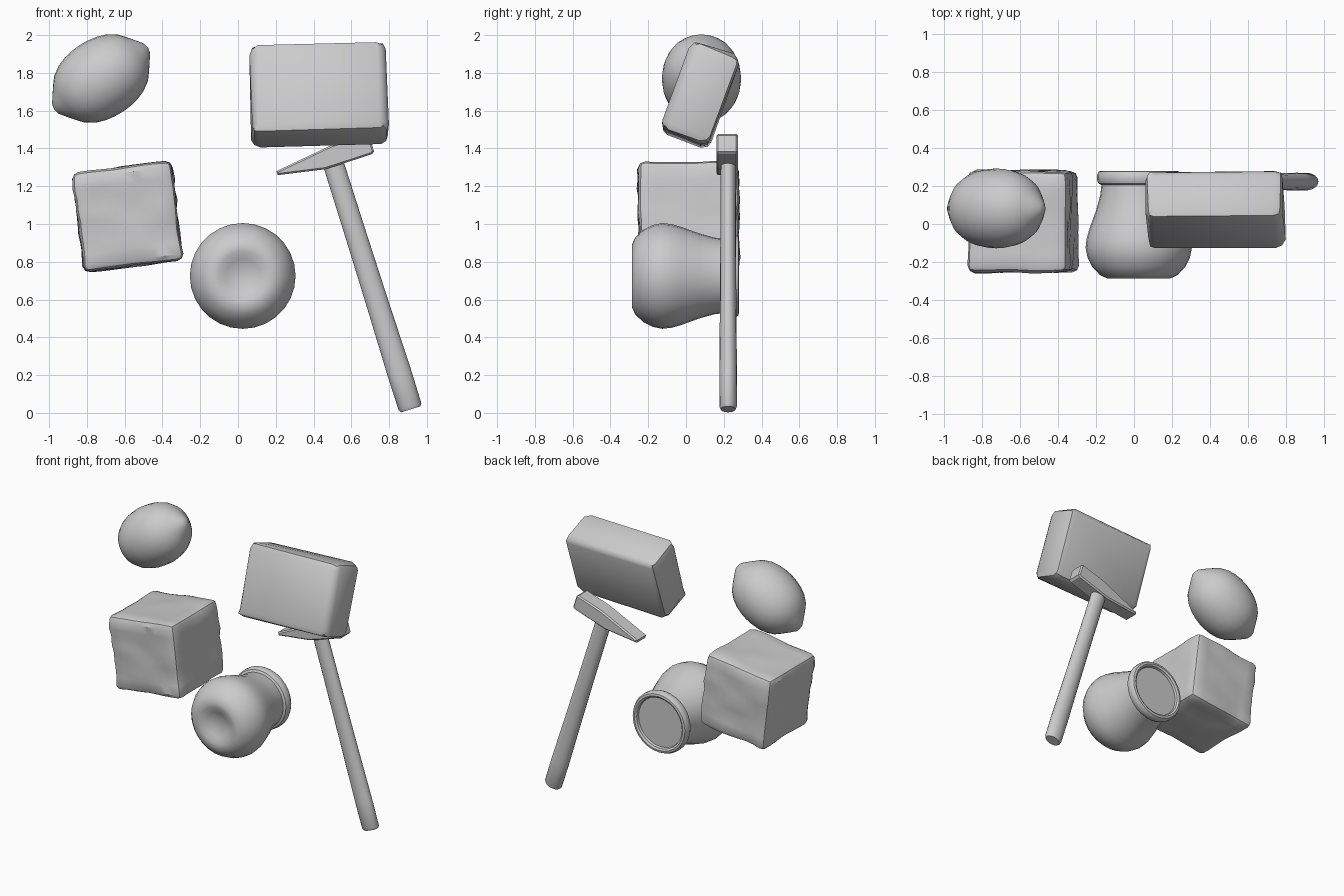
import bpy, bmesh, math, random
from mathutils import Matrix, Vector, noise

if "Cube" in bpy.data.objects:
    bpy.data.objects.remove(bpy.data.objects["Cube"])

random.seed(4)


def finish(name, bm, loc, rx=0, ry=0, smooth=35):
    """Turn a bmesh into a placed, shaded object (angles in degrees)."""
    bmesh.ops.remove_doubles(bm, verts=bm.verts, dist=0.0005)
    bmesh.ops.recalc_face_normals(bm, faces=bm.faces)
    bm.transform(Matrix.Translation(loc)
                 @ Matrix.Rotation(math.radians(ry), 4, 'Y')
                 @ Matrix.Rotation(math.radians(rx), 4, 'X'))
    mesh = bpy.data.meshes.new(name)
    bm.to_mesh(mesh)
    bm.free()
    ob = bpy.data.objects.new(name, mesh)
    bpy.context.collection.objects.link(ob)
    bpy.ops.object.select_all(action='DESELECT')
    ob.select_set(True)
    bpy.context.view_layer.objects.active = ob
    bpy.ops.object.shade_smooth_by_angle(angle=math.radians(smooth))
    return ob


def lathe(profile, sides, sx=1, sy=1):
    """Revolve (radius, height) points around z."""
    bm = bmesh.new()
    rings = []
    for r, h in profile:
        rings.append([bm.verts.new((sx * r * math.cos(2 * math.pi * i / sides),
                                    sy * r * math.sin(2 * math.pi * i / sides), h))
                      for i in range(sides)])
    for a, b in zip(rings, rings[1:]):
        for i in range(sides):
            j = (i + 1) % sides
            bm.faces.new((a[i], a[j], b[j], b[i]))
    return bm


def rounded_box(size, bevel, segments):
    bm = bmesh.new()
    bmesh.ops.create_cube(bm, size=1)
    bmesh.ops.scale(bm, vec=size, verts=bm.verts)
    bmesh.ops.bevel(bm, geom=bm.edges[:], offset=bevel, segments=segments,
                    profile=0.5, affect='EDGES')
    return bm


# Lemon: pointed ovoid
half = [(0, 0.298), (0.03, 0.291), (0.07, 0.262), (0.112, 0.23), (0.148, 0.2),
        (0.18, 0.15), (0.198, 0.1), (0.207, 0.05)]
lemon = [(r, -t) for r, t in half] + [(0.21, 0)] + half[::-1]
finish("lemon", lathe(lemon, 24), (-0.725, 1.77, 0.0) and (-0.725, 0.082, 1.77), ry=56.5)

# Crate-like lump: cube with a rippled surface
bm = rounded_box((0.52, 0.52, 0.52), 0.03, 2)
long_edges = [e for e in bm.edges if e.calc_length() > 0.3]
bmesh.ops.subdivide_edges(bm, edges=long_edges, cuts=7, use_grid_fill=True)
bm.normal_update()
for v in bm.verts:
    p = v.co
    ripple = noise.noise(Vector((p.x * 6, p.y * 6, p.z * 13)))
    v.co = p + v.normal * (0.004 + 0.014 * ripple)
finish("rippled_cube", bm, (-0.583, 0.014, 1.04), ry=-7)

# Pot lying on its side: dimpled base, round belly, lip and recessed lid
pot = [(0, -0.25), (0.05, -0.253), (0.09, -0.268), (0.13, -0.285), (0.165, -0.287),
       (0.205, -0.268), (0.245, -0.225), (0.27, -0.175), (0.28, -0.125),
       (0.274, -0.075), (0.258, -0.02), (0.225, 0.07), (0.203, 0.15), (0.196, 0.205),
       (0.212, 0.213), (0.22, 0.232), (0.22, 0.258), (0.21, 0.277), (0.195, 0.28),
       (0.182, 0.272), (0.178, 0.255), (0, 0.255)]
finish("pot", lathe(pot, 28), (0.025, 0, 0.725), rx=-90)

# Worn stone block
bm = rounded_box((0.725, 0.27, 0.50), 0.045, 2)
for v in bm.verts:
    v.co += Vector([random.uniform(-0.007, 0.007) for _ in range(3)])
finish("stone_block", bm, (0.427, 0.077, 1.685), rx=-20, ry=-1.8)

# Hammer handle: oval shaft
shaft = [(0, 0), (0.85, 0), (1, 0.015), (1.02, 0.2), (0.95, 0.55), (0.9, 0.95),
         (0.88, 1.36), (0, 1.36)]
finish("hammer_handle", lathe(shaft, 16, 0.063, 0.046), (0.915, 0.223, 0.019), ry=-17.5)

# Hammer head: square poll tapering to a wedge
bm = bmesh.new()
outline = [(-0.32, -0.016), (-0.32, 0.006), (-0.05, 0.043), (0.0, 0.05), (0.19, 0.052),
           (0.205, 0.04), (0.205, -0.05), (0.19, -0.06), (0.0, -0.062), (-0.07, -0.062)]
face = bm.faces.new([bm.verts.new((x, -0.057, z)) for x, z in outline])
ext = bmesh.ops.extrude_face_region(bm, geom=[face])
bmesh.ops.translate(bm, vec=(0, 0.114, 0),
                    verts=[g for g in ext["geom"] if isinstance(g, bmesh.types.BMVert)])
rims = [e for e in bm.edges if abs(e.verts[0].co.y - e.verts[1].co.y) < 0.001]
bmesh.ops.bevel(bm, geom=rims, offset=0.009, segments=1, affect='EDGES')
finish("hammer_head", bm, (0.51, 0.218, 1.37), ry=-17.5, smooth=25)
